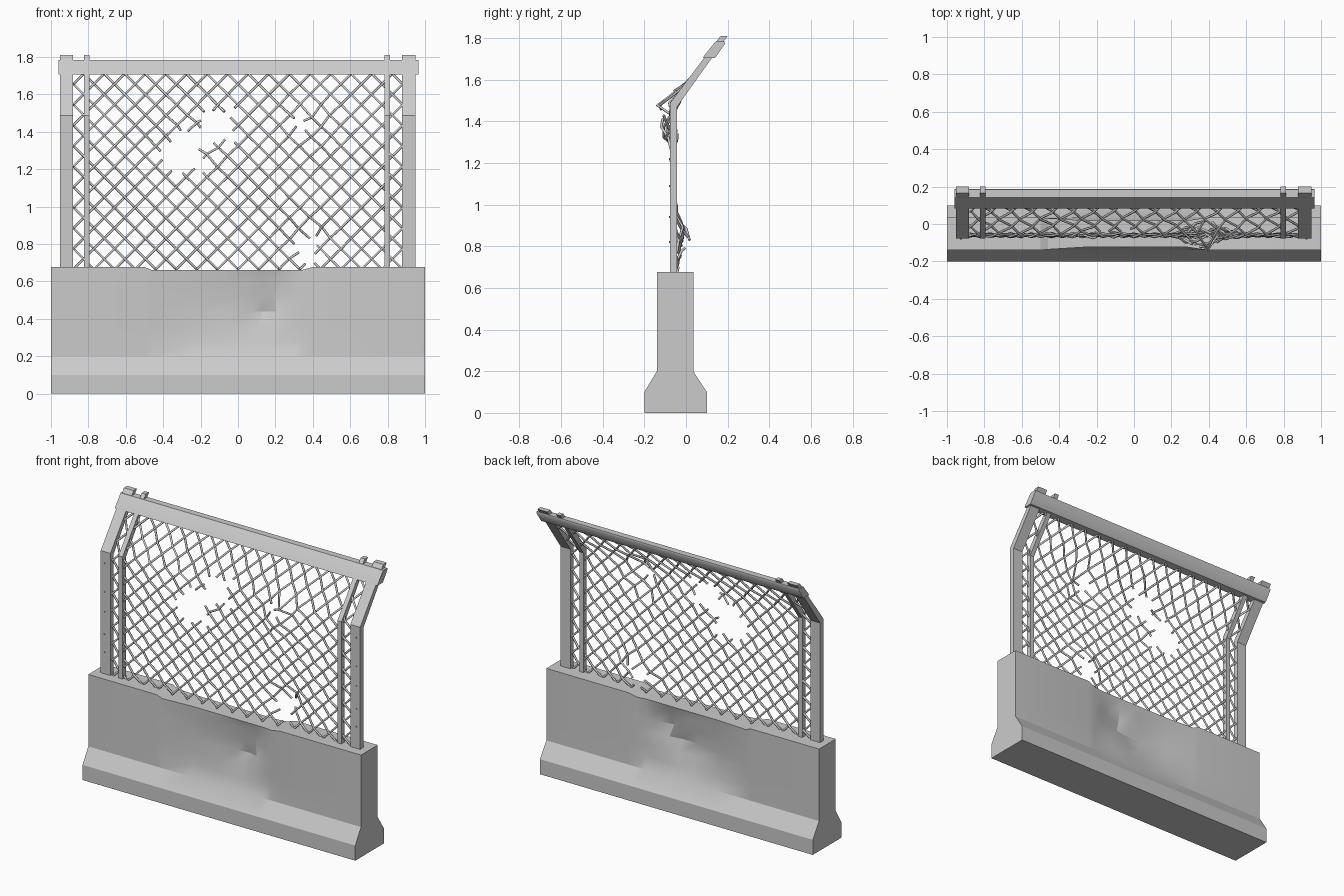
import bpy, bmesh, math, random
from mathutils import Vector

if "Cube" in bpy.data.objects:
    bpy.data.objects.remove(bpy.data.objects["Cube"])

random.seed(7)


def finish(bm, name, smooth=None):
    bmesh.ops.recalc_face_normals(bm, faces=bm.faces)
    me = bpy.data.meshes.new(name)
    bm.to_mesh(me)
    bm.free()
    ob = bpy.data.objects.new(name, me)
    bpy.context.collection.objects.link(ob)
    if smooth:
        bpy.context.view_layer.objects.active = ob
        ob.select_set(True)
        bpy.ops.object.shade_smooth_by_angle(angle=math.radians(smooth))
        ob.select_set(False)
    return ob


def loft(name, profile, xs, warp=None, smooth=None):
    """Sweep a closed (y, z) profile along x, optionally moving each point."""
    bm = bmesh.new()
    rings = []
    for x in xs:
        ring = []
        for y, z in profile:
            p = Vector((x, y, z))
            ring.append(bm.verts.new(warp(p) if warp else p))
        rings.append(ring)
    n = len(profile)
    for a, b in zip(rings, rings[1:]):
        for i in range(n):
            j = (i + 1) % n
            bm.faces.new((a[i], a[j], b[j], b[i]))
    bm.faces.new(rings[0])
    bm.faces.new(rings[-1][::-1])
    return finish(bm, name, smooth)


# concrete barrier with crushed patches on the front and back
def dent(p):
    x, y, z = p
    if z < 0.21 or abs(x) > 0.9:
        return p
    dx = (x - 0.08) / (0.30 if x > 0.08 else 0.58)
    dz = (z - 0.42) / (0.36 if z > 0.42 else 0.21)
    k = max(0, 1 - max(abs(dx), abs(dz)))
    side = 1 if y < -0.05 else -1
    crumple = random.uniform(-0.02, 0.02) if k > 0.45 else 0
    p.y += side * (0.06 * k + crumple)
    if k > 0.4:
        p.x += random.uniform(-0.02, 0.02)
    if z > 0.67 and -0.49 < x < 0.35:
        p.z -= 0.017
    return p


rows = [0.2, 0.28, 0.36, 0.44, 0.52, 0.6, 0.677]
profile = [(0.1, 0), (-0.2, 0), (-0.2, 0.1)] + [(-0.14, z) for z in rows]
profile += [(0.035, z) for z in reversed(rows)] + [(0.1, 0.1)]
loft("concrete_barrier", profile,
     [-1, -0.5, -0.46, -0.25, -0.05, 0.05, 0.12, 0.2, 0.28, 0.34, 0.4, 1], dent, 20)

# bent posts, wide outer and thin inner ones
post = [(-0.077, 0.65), (-0.043, 0.65), (-0.043, 1.47),
        (0.2, 1.81), (0.166, 1.81), (-0.077, 1.487)]
for name, x0, x1 in (("outer_post_left", -0.953, -0.882), ("inner_post_left", -0.823, -0.793),
                     ("inner_post_right", 0.783, 0.813), ("outer_post_right", 0.878, 0.95)):
    loft(name, post, [x0, x1])

# top rail, a thin plate lying along the slope
loft("top_rail", [(0.082, 1.705), (0.14, 1.705), (0.187, 1.772), (0.185, 1.784),
                  (0.142, 1.784), (0.088, 1.716)], [-0.96, 0.965], smooth=50)

# small screws on the outer posts
bm = bmesh.new()
for x in (-0.925, 0.922):
    for z in (0.82, 0.94, 1.09, 1.22, 1.41):
        g = bmesh.ops.create_cone(bm, cap_ends=True, segments=6,
                                  radius1=0.005, radius2=0.005, depth=0.008)
        for v in g["verts"]:
            v.co = Vector((x + v.co.x, -0.078 + v.co.z, z + v.co.y))
finish(bm, "post_screws")

# chain link mesh: crossing nodes on a diagonal grid, torn and bulged
H = 0.055
HOLES = [(-0.31, 1.27, 0.11, 0.10), (-0.12, 1.43, 0.09, 0.09), (-0.21, 1.35, 0.08, 0.07),
         (0.33, 1.42, 0.06, 0.05), (0.36, 0.79, 0.08, 0.08)]
# bulges: x, z, radius, push in y, scatter
BULGES = [(0.38, 1.43, 0.15, -0.055, 0.045), (0.38, 0.82, 0.13, 0.09, 0.03),
          (-0.22, 1.36, 0.2, 0.01, 0.02)]


def torn(i, j):
    x, z = i * H, 0.665 + j * H
    return any(((x - a) / c) ** 2 + ((z - b) / d) ** 2 < 1 for a, b, c, d in HOLES)


nodes = {}


def node(i, j):
    if (i, j) not in nodes:
        x, z = i * H, 0.665 + j * H
        y = -0.06 + max(0, z - 1.48) * 0.735
        sx, sy, sz = (random.uniform(-1, 1) for _ in range(3))
        p = Vector((x, y + 0.004 * sy, z))
        for bx, bz, r, push, scatter in BULGES:
            k = math.exp(-((x - bx) ** 2 + (z - bz) ** 2) / (r * r) * 1.6)
            p += Vector((0.018 * sx * k, (push + scatter * sy) * k, 0.018 * sz * k))
        nodes[(i, j)] = p
    return nodes[(i, j)]


cu = bpy.data.curves.new("chain_link_mesh", "CURVE")
cu.dimensions = "3D"
cu.bevel_depth = 0.0068
cu.bevel_resolution = 1
cu.use_fill_caps = True


def add_wire(pts):
    if len(pts) < 2:
        return
    sp = cu.splines.new("POLY")
    sp.points.add(len(pts) - 1)
    for q, p in zip(sp.points, pts):
        q.co = (*p, 1)


N, M = 16, 19
for step in (1, -1):
    for start in range(-N - M - 1, N + M + 2):
        if start % 2:
            continue
        run, last = [], None
        for j in range(M + 1):
            i = start + step * j
            if abs(i) > N:
                continue
            p = node(i, j) + Vector((0, 0.006 * step * (1 if j % 2 else -1), 0))
            if torn(i, j):
                # broken end sticking into the hole
                if run:
                    add_wire(run + [run[-1].lerp(p, random.uniform(0.3, 0.8))])
                run = []
            else:
                if not run and last:
                    run = [p.lerp(last, random.uniform(0.3, 0.8))]
                run.append(p)
            last = p
        add_wire(run)
ob = bpy.data.objects.new("chain_link_mesh", cu)
bpy.context.collection.objects.link(ob)
bpy.context.view_layer.objects.active = ob
ob.select_set(True)
bpy.ops.object.convert(target="MESH")
